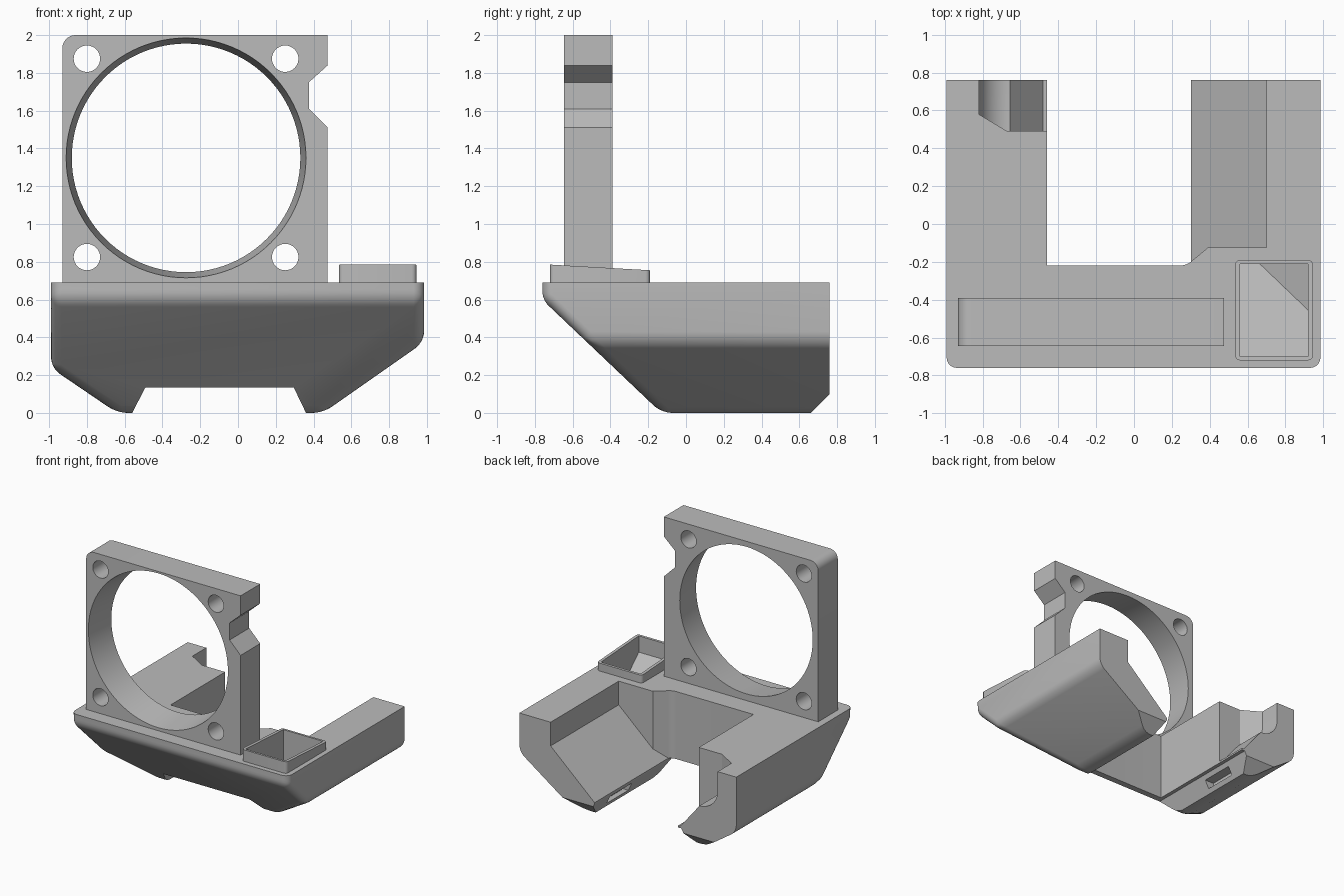
import bpy, bmesh
from math import sin, cos, pi, radians
from mathutils import Vector

if "Cube" in bpy.data.objects:
    bpy.data.objects.remove(bpy.data.objects["Cube"], do_unlink=True)

grey = bpy.data.materials.new("plain grey")
grey.use_nodes = True
COLOUR = (0.5, 0.5, 0.5, 1)
grey.diffuse_color = COLOUR
grey.node_tree.nodes["Principled BSDF"].inputs["Base Color"].default_value = COLOUR


def prism(points, axis, a, b):
    """Extrude a 2D profile along an axis (the profile uses the other two axes)."""
    bm = bmesh.new()

    def place(p, t):
        c = list(p)
        c.insert("xyz".index(axis), t)
        return bm.verts.new(c)
    face = bm.faces.new([place(p, a) for p in points])
    span = Vector([(b - a) * (axis == n) for n in "xyz"])
    top = bmesh.ops.extrude_face_region(bm, geom=[face])["geom"]
    bmesh.ops.translate(bm, vec=span, verts=[v for v in top if isinstance(v, bmesh.types.BMVert)])
    bmesh.ops.recalc_face_normals(bm, faces=bm.faces)
    return bm


def rect(a, b, c, d):
    return [(a, c), (b, c), (b, d), (a, d)]


def trim(bm, point, normal):
    """Remove everything on the normal side of a plane and cap the hole."""
    geom = bm.verts[:] + bm.edges[:] + bm.faces[:]
    cut = bmesh.ops.bisect_plane(bm, geom=geom, plane_co=point, plane_no=normal, clear_outer=True)
    edges = [e for e in cut["geom_cut"] if isinstance(e, bmesh.types.BMEdge)]
    bmesh.ops.contextual_create(bm, geom=edges)
    bmesh.ops.recalc_face_normals(bm, faces=bm.faces)


def arc(cx, cy, r, start, end, n):
    angles = [radians(start + (end - start) * i / n) for i in range(n + 1)]
    return [(cx + r * cos(t), cy + r * sin(t)) for t in angles]


def make(name, bm):
    mesh = bpy.data.meshes.new(name)
    bm.to_mesh(mesh)
    bm.free()
    mesh.materials.append(grey)
    ob = bpy.data.objects.new(name, mesh)
    bpy.context.collection.objects.link(ob)
    return ob


def carve(ob, cutters):
    """Subtract each cutter, apply the result and drop the cutters."""
    helpers = []
    for i, bm in enumerate(cutters):
        helper = make("cutter", bm)
        helper.hide_render = True
        helpers.append(helper)
        mod = ob.modifiers.new("cut", "BOOLEAN")
        mod.operation, mod.solver, mod.object = "DIFFERENCE", "EXACT", helper
    bpy.context.view_layer.update()
    done = ob.evaluated_get(bpy.context.evaluated_depsgraph_get())
    mesh = bpy.data.meshes.new_from_object(done)
    ob.modifiers.clear()
    ob.data = mesh
    for helper in helpers:
        bpy.data.objects.remove(helper, do_unlink=True)


def smooth(ob):
    bpy.ops.object.select_all(action="DESELECT")
    ob.select_set(True)
    bpy.context.view_layer.objects.active = ob
    bpy.ops.object.shade_smooth_by_angle(angle=radians(25))


# Duct body: block with sloped sides, front and back chamfer
body = prism(rect(-0.99, 0.985, -0.76, 0.76), "z", 0, 0.69)
trim(body, (-0.64, 0, 0), (-0.68, 0, -1))
trim(body, (0.45, 0, 0), (0.7, 0, -1))
trim(body, (0, -0.13, 0), (0, -0.95, -1))
trim(body, (0, 0.66, 0), (0, 1, -1))


def rounded(edge):
    return all(f.normal.z < 0.9 and f.normal.y < 0.5 for f in edge.link_faces)


bmesh.ops.bevel(body, geom=[e for e in body.edges if rounded(e)], offset=0.055,
                segments=5, profile=0.5, affect="EDGES", clamp_overlap=True)
duct_body = make("duct_body", body)

# Gap between the two arms, underneath and through the back
under_gap = prism([(-0.612, -0.1), (-0.49, 0.135), (0.295, 0.135), (0.408, -0.1)], "y", -1, 1)
middle_gap = prism([(-0.46, 1), (-0.46, -0.22), (0.24, -0.22), (0.3, -0.2), (0.3, 1)], "z", -0.2, 1)

# Sloped pocket inside the left arm
corner = arc(0.24, -0.12, 0.1, -90, -45, 5)
pocket = prism(corner + [(0.39, -0.125), (0.7, -0.125), (0.7, 1), (0.24, 1)], "z", -0.2, 1)
trim(pocket, (0.3, 0, 0.135), (0.9, 0, -1))

# Rounded bite at the back of the right arm
bite = prism([(-0.82, 1)] + arc(-0.655, 0.53, 0.165, 180, 270, 12)
             + [(-0.48, 0.15), (-0.4, 0.15), (-0.4, 1)], "y", 0.49, 1)
trim(bite, (-0.82, 0.58, 0), (-0.6, -1, 0))

# Air outlets on the inner lower edges
outlets = [prism(rect(a, b, 0.26, 0.54), "z", 0.035, 0.1) for a, b in ((-0.59, -0.48), (0.28, 0.39))]


# Inlet shaft with two sloped floors
def shaft():
    bm = prism(rect(0.56, 0.92, -0.7, -0.21), "z", 0.05, 1)
    trim(bm, (0, -0.7, 0.65), (0, -0.94, -1))
    trim(bm, (0.92, 0, 0.42), (0.9, 0, -1))
    return bm


carve(duct_body, [under_gap, middle_gap, pocket, bite, shaft()] + outlets)
smooth(duct_body)

# Raised rim around the inlet, with a sloping top
rim = prism([(-0.72, 0.68), (-0.19, 0.68), (-0.19, 0.755), (-0.72, 0.785)], "x", 0.535, 0.945)
uprights = [e for e in rim.edges
            if abs(e.verts[0].co.z - e.verts[1].co.z) > 0.05]
bmesh.ops.bevel(rim, geom=uprights, offset=0.025, segments=4, profile=0.5, affect="EDGES")
inlet_rim = make("inlet_rim", rim)
carve(inlet_rim, [shaft()])
smooth(inlet_rim)

# Upright fan plate with a side notch and one rounded corner
outline = [(-0.93, 0.68), (0.475, 0.68), (0.475, 1.51), (0.375, 1.61), (0.375, 1.75),
           (0.475, 1.84), (0.475, 2)] + arc(-0.86, 1.93, 0.07, 90, 180, 8)
fan_plate = make("fan_plate", prism(outline, "y", -0.645, -0.39))

# Tapered fan opening and screw holes
FAN_X, FAN_Z = -0.275, 1.35
opening = prism(arc(FAN_X, FAN_Z, 0.635, 0, 356.25, 95), "y", -0.645, -0.39)
for v in opening.verts:
    taper = (0.635 - 0.03 * (v.co.y + 0.645) / 0.255) / 0.635
    v.co.x = FAN_X + (v.co.x - FAN_X) * taper
    v.co.z = FAN_Z + (v.co.z - FAN_Z) * taper
    v.co.y += 0.001 if v.co.y > -0.5 else -0.001
holes = [prism(arc(FAN_X + sx * 0.525, FAN_Z + sz * 0.525, 0.07, 0, 348.75, 31), "y", -0.8, -0.2)
         for sx in (-1, 1) for sz in (-1, 1)]
carve(fan_plate, [opening] + holes)
smooth(fan_plate)
